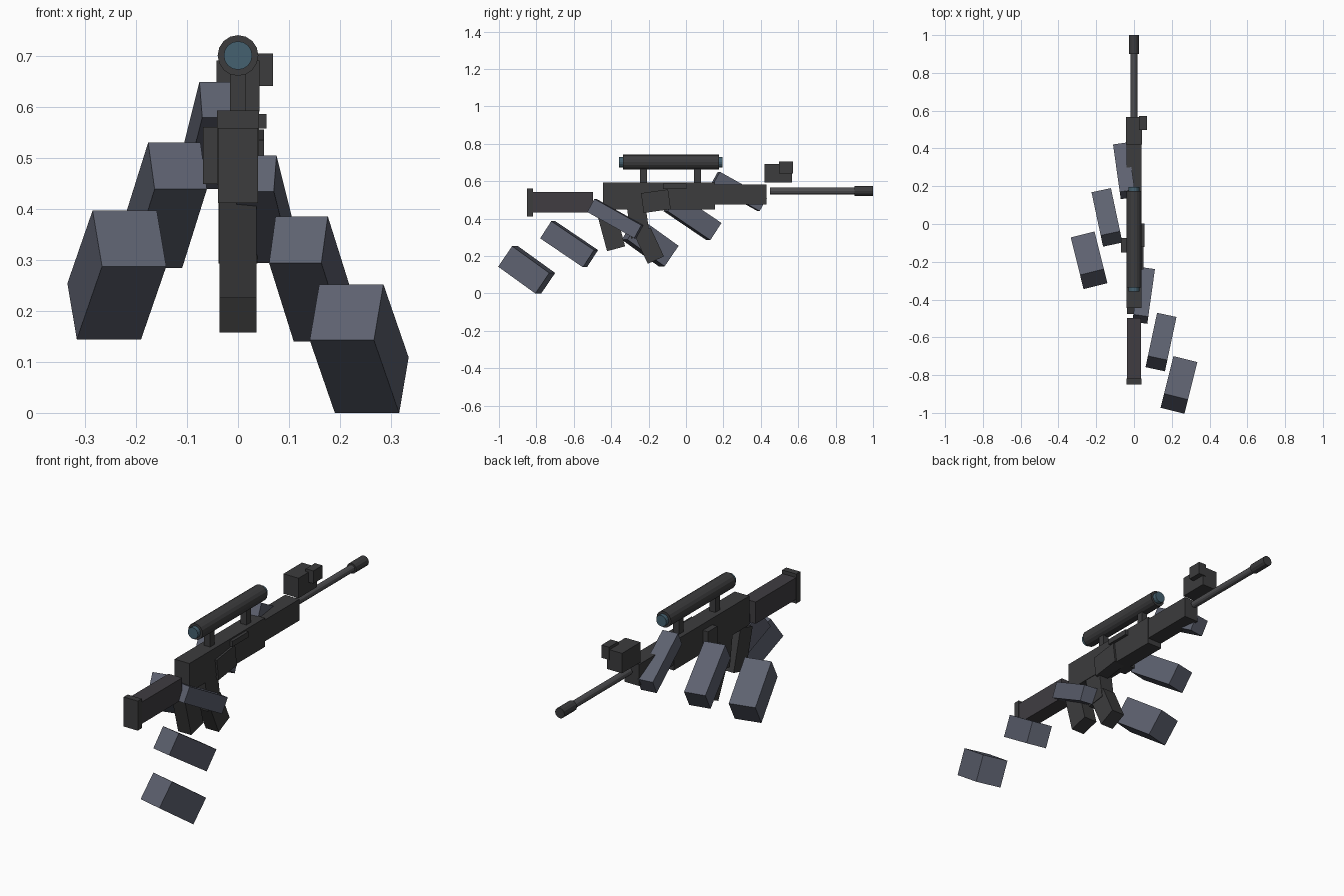
import bpy
from math import radians, pi

if "Cube" in bpy.data.objects:
    bpy.data.objects.remove(bpy.data.objects["Cube"])


def material(name, rgb):
    m = bpy.data.materials.new(name)
    m.diffuse_color = (*rgb, 1)
    m.use_nodes = True
    m.node_tree.nodes["Principled BSDF"].inputs["Base Color"].default_value = m.diffuse_color
    return m


GUN = material("dark_metal", (0.045, 0.045, 0.047))
STEEL = material("barrel_steel", (0.075, 0.075, 0.08))
STOCK = material("stock_polymer", (0.05, 0.046, 0.053))
LENS = material("lens_glass", (0.06, 0.12, 0.16))
CLOTH = material("blue_grey_panel", (0.11, 0.12, 0.16))


def box(name, centre, size, mat=GUN, rot=(0, 0, 0)):
    bpy.ops.mesh.primitive_cube_add(size=1, location=centre,
                                    rotation=[radians(a) for a in rot])
    ob = bpy.context.object
    ob.name = name
    ob.scale = size
    ob.data.materials.append(mat)
    return ob


def span(name, x, y, z, mat=GUN):
    """Axis-aligned box from its (min, max) ranges."""
    r = (x, y, z)
    return box(name, [(a + b) / 2 for a, b in r], [b - a for a, b in r], mat)


def tube(name, radius, y, z, mat=GUN, sides=12):
    """Cylinder lying along y."""
    bpy.ops.mesh.primitive_cylinder_add(vertices=sides, radius=radius,
                                        depth=y[1] - y[0],
                                        location=(0, sum(y) / 2, z),
                                        rotation=(pi / 2, 0, 0))
    ob = bpy.context.object
    ob.name = name
    ob.data.materials.append(mat)
    return ob


# Main body of the rifle
span("receiver", (-.041, .041), (-.444, .155), (.449, .594))
span("handguard", (-.04, .04), (.15, .43), (.476, .583))
span("stock", (-.038, .038), (-.82, -.497), (.433, .542), STOCK)
span("butt_plate", (-.039, .039), (-.85, -.818), (.412, .56))

# Barrel and muzzle
tube("barrel", .018, (.45, .92), .547, STEEL)
tube("muzzle", .026, (.90, 1.0), .547)

# Grip and two-part curved magazine
box("grip", (0, -.401, .34), (.073, .10, .21), rot=(15, 0, 0))
box("magazine_upper", (0, -.255, .385), (.077, .10, .17), rot=(8, 0, 0))
box("magazine_lower", (0, -.197, .255), (.072, .095, .17), rot=(25, 0, 0))

# Side details on the receiver
span("ejection_port", (.03, .056), (-.123, .003), (.559, .587))
box("right_side_plate", (.02, -.161, .493), (.062, .146, .107), rot=(8, 0, 0))
span("left_side_block", (-.069, -.03), (-.15, -.075), (.45, .562))

# Scope with lenses and mounts
tube("scope_body", .04, (-.337, .176), .702, sides=16)
tube("scope_lenses", .028, (-.358, .196), .702, LENS, sides=16)
for i, y in enumerate((-.227, .062)):
    span(f"scope_mount_{i + 1}", (-.016, .016), (y - .018, y + .018), (.59, .67))

# Front sight block and its side knob
span("front_block", (-.042, .042), (.42, .567), (.592, .692))
span("front_block_knob", (.027, .069), (.498, .571), (.642, .706))

# Floating panels: three growing blocks on the right, mirrored further forward on the left
panels = [
    ((.051, -.378, .400), (.08, .29, .08), 29, 8),
    ((.143, -.625, .263), (.105, .28, .11), 33.5, 12),
    ((.238, -.852, .126), (.13, .25, .134), 35, 14),
]
for side, sx, dy, dz in (("right", 1, 0, 0), ("left", -1, .66, .145)):
    for i, ((x, y, z), size, pitch, yaw) in enumerate(panels):
        box(f"{side}_panel_{i + 1}", (sx * x, y + dy, z + dz), size, CLOTH,
            (-pitch, 0, -sx * yaw))
